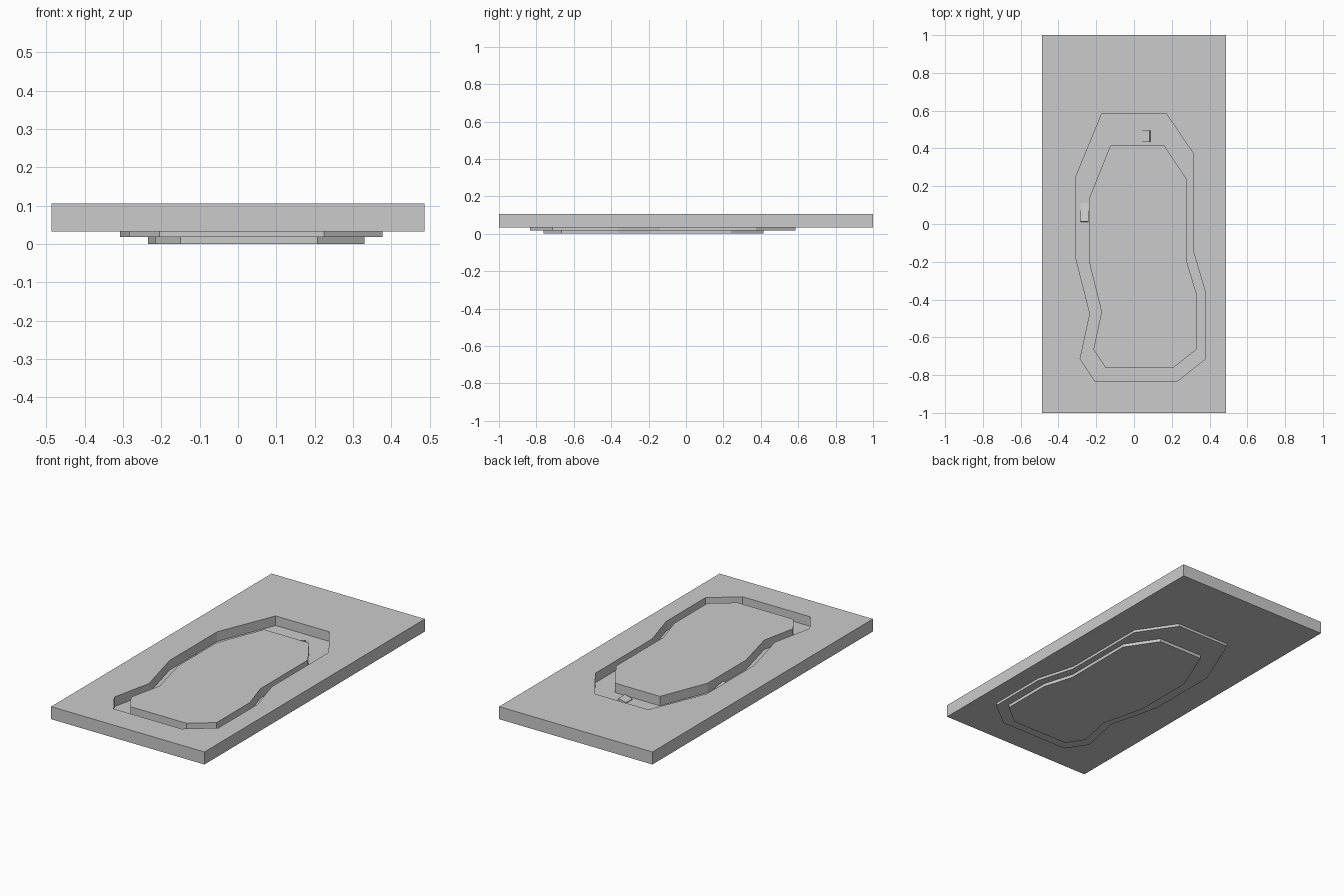
import bpy, bmesh
from mathutils import Matrix

if "Cube" in bpy.data.objects:
    bpy.data.objects.remove(bpy.data.objects["Cube"])

OUTER = [(-0.17, .585), (.17, .585), (.313, .375), (.313, -.14), (.377, -.36), (.377, -.715),
         (.225, -.835), (-.205, -.835), (-.285, -.715), (-.233, -.475), (-.308, -.18), (-.308, .25)]
INNER = [(-.125, .415), (.16, .415), (.277, .24), (.277, -.19), (.33, -.365), (.33, -.665),
         (.207, -.762), (-.15, -.762), (-.215, -.665), (-.172, -.465), (-.235, -.21), (-.235, .14)]


def finish(name, bm):
    bmesh.ops.recalc_face_normals(bm, faces=bm.faces)
    me = bpy.data.meshes.new(name)
    bm.to_mesh(me)
    bm.free()
    ob = bpy.data.objects.new(name, me)
    bpy.context.collection.objects.link(ob)
    return ob


def prism(name, pts, z0, z1):
    bm = bmesh.new()
    f = bm.faces.new([bm.verts.new((x, y, z0)) for x, y in pts])
    top = bmesh.ops.extrude_face_region(bm, geom=[f])["geom"]
    bmesh.ops.translate(bm, vec=(0, 0, z1 - z0),
                        verts=[v for v in top if isinstance(v, bmesh.types.BMVert)])
    return finish(name, bm)


def box(name, loc, size, tilt, axis):
    bm = bmesh.new()
    m = Matrix.Translation(loc) @ Matrix.Rotation(tilt, 4, axis) @ Matrix.Diagonal((*size, 1))
    bmesh.ops.create_cube(bm, size=1, matrix=m)
    return finish(name, bm)


# Ground slab with a channel-shaped opening
slab = prism("ground_slab", [(-.487, -1), (.487, -1), (.487, 1), (-.487, 1)], .033, .105)
cutter = prism("opening_cutter", OUTER, -.1, .2)
cutter.hide_render = True
cutter.hide_viewport = True
cut = slab.modifiers.new("opening", 'BOOLEAN')
cut.object = cutter
cut.operation = 'DIFFERENCE'
cut.solver = 'EXACT'

# Sunken channel floor and the island standing in it
prism("channel_floor", OUTER, .018, .05)
prism("island", INNER, 0, .104)

# Small tilted blocks half sunk in the channel
box("block_back", (.062, .465, .05), (.05, .06, .025), -.25, 'Y')
box("block_left", (-.262, .06, .045), (.04, .1, .03), -.2, 'X')
